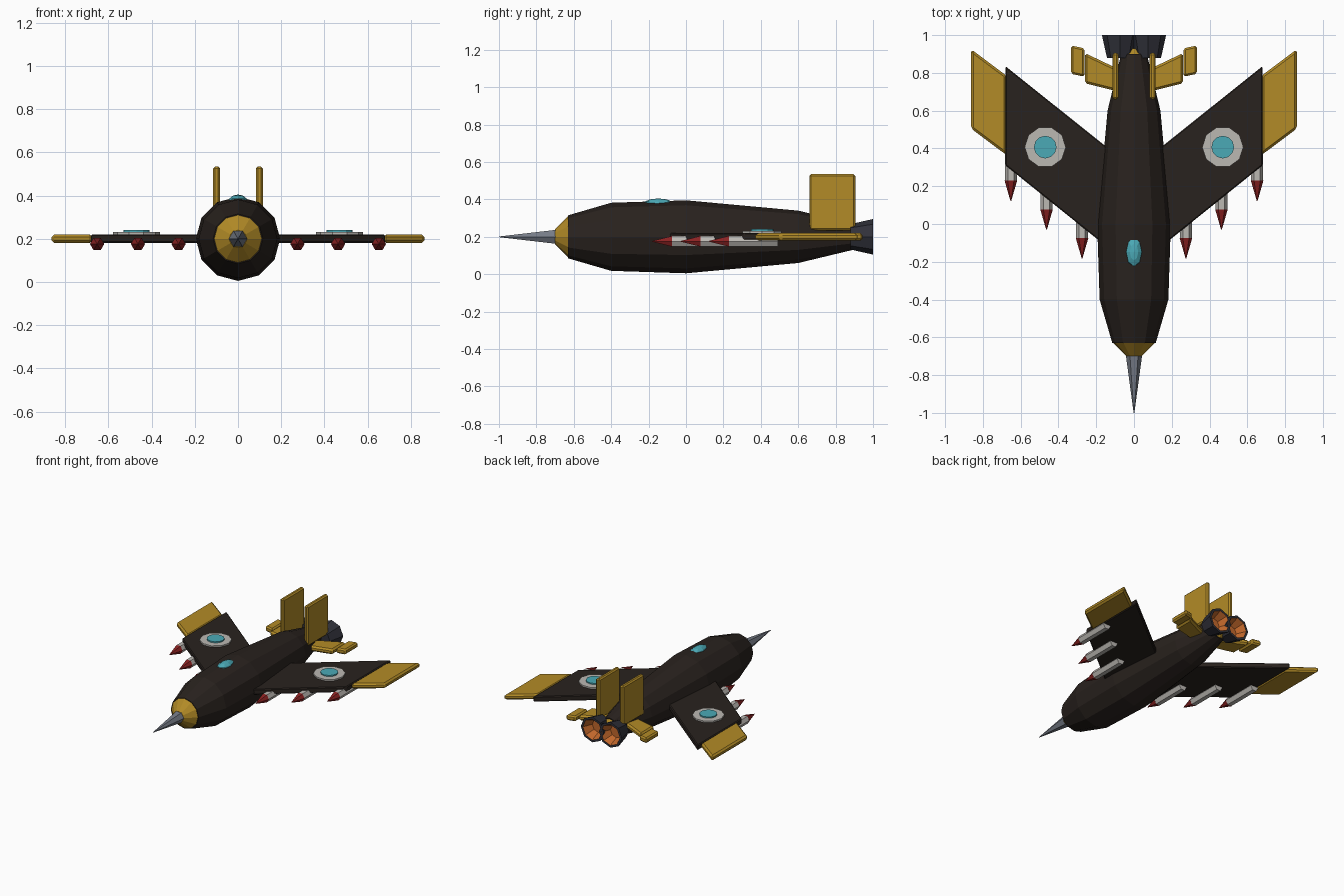
import bpy, bmesh
from math import cos, sin, pi

if "Cube" in bpy.data.objects:
    bpy.data.objects.remove(bpy.data.objects["Cube"])


def material(name, r, g, b):
    m = bpy.data.materials.new(name)
    m.diffuse_color = (r, g, b, 1)
    m.use_nodes = True
    m.node_tree.nodes["Principled BSDF"].inputs["Base Color"].default_value = m.diffuse_color
    return m


DARK = material("dark_hull", 0.022, 0.016, 0.013)
GOLD = material("gold", 0.45, 0.26, 0.02)
TEAL = material("teal", 0.07, 0.40, 0.47)
RED = material("red", 0.26, 0.016, 0.016)
PALE = material("pale_grey", 0.50, 0.48, 0.45)
ORANGE = material("orange", 0.55, 0.14, 0.025)
NOZZLE = material("nozzle_grey", 0.03, 0.031, 0.042)
STEEL = material("steel", 0.18, 0.20, 0.24)


def finish(name, bm, mats, bevel=0):
    bmesh.ops.recalc_face_normals(bm, faces=bm.faces)
    me = bpy.data.meshes.new(name)
    bm.to_mesh(me)
    bm.free()
    for m in mats:
        me.materials.append(m)
    ob = bpy.data.objects.new(name, me)
    bpy.context.collection.objects.link(ob)
    if bevel:
        mod = ob.modifiers.new("bevel", 'BEVEL')
        mod.width = bevel
        mod.segments = 1
    return ob


def lathe(name, profile, sides, mats, x=0, z=0.2, bands=None):
    """Spin (y, radius) points round the y axis; bands gives a material per ring."""
    bm = bmesh.new()
    rings = [[bm.verts.new((x + r * cos(2 * pi * i / sides), y, z + r * sin(2 * pi * i / sides)))
              for i in range(sides)] for y, r in profile]
    for k in range(len(rings) - 1):
        for i in range(sides):
            j = (i + 1) % sides
            f = bm.faces.new((rings[k][i], rings[k][j], rings[k + 1][j], rings[k + 1][i]))
            f.material_index = bands[k] if bands else 0
    bm.faces.new(rings[0])
    end = bm.faces.new(rings[-1])
    end.material_index = bands[-1] if bands else 0
    return finish(name, bm, mats)


def plate(name, outline, z0, z1, mat, bevel=0):
    """Flat panel: an (x, y) outline extruded from z0 to z1."""
    bm = bmesh.new()
    low = [bm.verts.new((x, y, z0)) for x, y in outline]
    high = [bm.verts.new((x, y, z1)) for x, y in outline]
    bm.faces.new(low)
    bm.faces.new(high)
    n = len(outline)
    for i in range(n):
        j = (i + 1) % n
        bm.faces.new((low[i], low[j], high[j], high[i]))
    return finish(name, bm, [mat], bevel)


def disc(x, y, r, sides):
    return [(x + r * cos(2 * pi * i / sides), y + r * sin(2 * pi * i / sides)) for i in range(sides)]


# Fuselage, nose, spike and tail cap
lathe("fuselage", [(-0.63, 0.115), (-0.4, 0.182), (0, 0.195), (0.6, 0.14), (0.9, 0.068)], 12, [DARK])
lathe("nose_cone", [(-0.70, 0.04), (-0.625, 0.115)], 12, [GOLD])
lathe("nose_spike", [(-1.0, 0.002), (-0.695, 0.043)], 6, [STEEL])
lathe("tail_cap", [(0.895, 0.066), (0.93, 0.03)], 12, [GOLD])

# Canopy
bm = bmesh.new()
bmesh.ops.create_uvsphere(bm, u_segments=8, v_segments=6, radius=1)
bmesh.ops.scale(bm, vec=(0.045, 0.088, 0.035), verts=bm.verts)
bmesh.ops.translate(bm, vec=(0, -0.148, 0.37), verts=bm.verts)
finish("canopy", bm, [TEAL])

for s, side in ((-1, "left"), (1, "right")):
    def mirrored(points):
        return [(s * x, y) for x, y in points]

    # Main wing and its gold tip
    plate(side + "_wing", mirrored([(0.08, -0.172), (0.68, 0.31), (0.68, 0.835), (0.08, 0.356)]),
          0.181, 0.221, DARK, 0.006)
    plate(side + "_wing_tip", mirrored([(0.675, 0.365), (0.862, 0.505), (0.862, 0.925), (0.675, 0.785)]),
          0.18, 0.22, GOLD, 0.012)

    # Wing roundel
    plate(side + "_roundel_ring", disc(s * 0.47, 0.407, 0.109, 10), 0.215, 0.232, PALE)
    plate(side + "_roundel_centre", disc(s * 0.47, 0.407, 0.06, 12), 0.225, 0.241, TEAL)

    # Tailplane and its tip
    plate(side + "_tailplane", mirrored([(0.04, 0.69), (0.26, 0.745), (0.26, 0.905), (0.04, 0.80)]),
          0.18, 0.22, GOLD, 0.012)
    plate(side + "_tailplane_tip", mirrored([(0.262, 0.78), (0.333, 0.795), (0.333, 0.945), (0.262, 0.93)]),
          0.18, 0.22, GOLD, 0.01)

    # Upright fin
    plate(side + "_fin", mirrored([(0.083, 0.66), (0.115, 0.66), (0.115, 0.905), (0.083, 0.905)]),
          0.235, 0.535, GOLD, 0.009)

    # Flared hollow exhaust
    lathe(side + "_exhaust", [(0.88, 0.068), (1.0, 0.095), (1.0, 0.078), (0.93, 0.048)], 8,
          [NOZZLE, ORANGE], x=s * 0.075, bands=[0, 0, 1, 1])

    # Missiles under the wing
    for n, (x, tip) in enumerate(((0.275, -0.182), (0.463, -0.03), (0.652, 0.122)), 1):
        lathe(f"{side}_missile_{n}", [(tip, 0.002), (tip + 0.107, 0.033), (tip + 0.107, 0.032), (tip + 0.37, 0.032)],
              6, [RED, PALE], x=s * x, z=0.176, bands=[0, 0, 1, 1])
